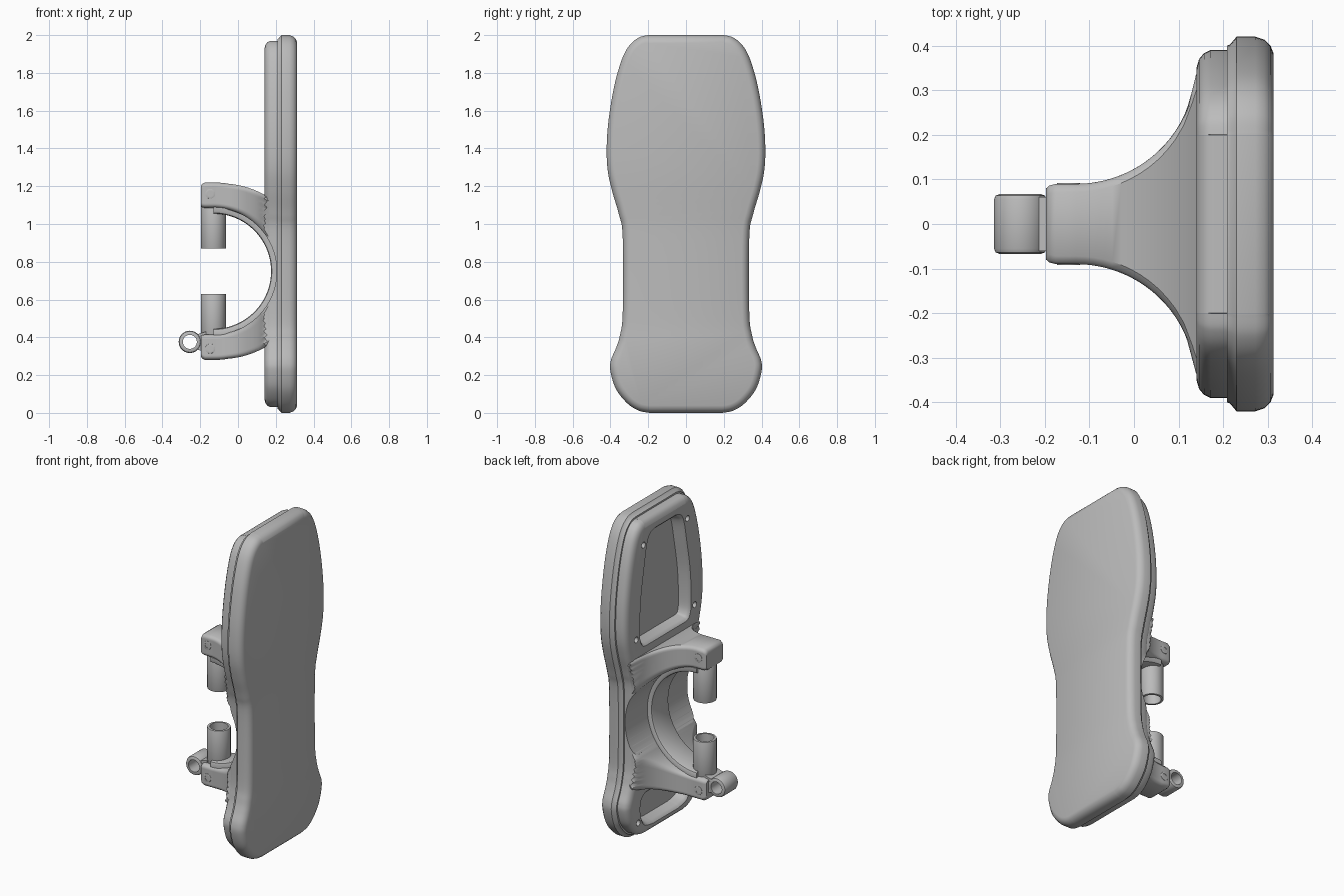
import bpy, bmesh
from math import pi, sin, cos, sqrt, radians, degrees
from mathutils import Vector

cube = bpy.data.objects.get("Cube")
if cube:
    bpy.data.objects.remove(cube, do_unlink=True)

GREY = (0.5, 0.5, 0.5, 1)
metal = bpy.data.materials.new("plain grey")
metal.use_nodes = True
metal.diffuse_color = GREY
metal.node_tree.nodes["Principled BSDF"].inputs["Base Color"].default_value = GREY

CX, CZ = -0.13, 0.75      # axis of the round opening
BAND_R, WEB_R = 0.305, 0.335


def skin(name, rings, wrap=False):
    """Join matching rings of points into one closed surface."""
    bm = bmesh.new()
    rows = [[bm.verts.new(p) for p in ring] for ring in rings]
    n = len(rows[0])
    for i in range(len(rows) if wrap else len(rows) - 1):
        a, b = rows[i], rows[(i + 1) % len(rows)]
        for j in range(n):
            k = (j + 1) % n
            bm.faces.new((a[j], a[k], b[k], b[j]))
    if not wrap:
        bm.faces.new(rows[0])
        bm.faces.new(rows[-1])
    bmesh.ops.recalc_face_normals(bm, faces=bm.faces)
    mesh = bpy.data.meshes.new(name)
    bm.to_mesh(mesh)
    bm.free()
    mesh.materials.append(metal)
    ob = bpy.data.objects.new(name, mesh)
    bpy.context.collection.objects.link(ob)
    return ob


def activate(ob):
    bpy.ops.object.select_all(action='DESELECT')
    ob.select_set(True)
    bpy.context.view_layer.objects.active = ob


def smooth(ob):
    activate(ob)
    bpy.ops.object.shade_smooth_by_angle(angle=radians(35))


def cut(ob, cutter):
    cutter.hide_render = True
    mod = ob.modifiers.new("cut", 'BOOLEAN')
    mod.operation, mod.solver, mod.object = 'DIFFERENCE', 'EXACT', cutter
    activate(ob)
    bpy.ops.object.modifier_apply(modifier=mod.name)
    bpy.data.objects.remove(cutter, do_unlink=True)


def spline(points, steps=6):
    """Smooth open curve through the points."""
    p = [Vector(q) for q in points]
    p = [p[0]] + p + [p[-1]]
    out = []
    for i in range(1, len(p) - 2):
        a, b, c, d = p[i - 1:i + 3]
        for s in range(steps):
            t = s / steps
            out.append(0.5 * (2 * b + (c - a) * t + (2 * a - 5 * b + 4 * c - d) * t ** 2
                              + (3 * b - a - 3 * c + d) * t ** 3))
    return out + [p[-1]]


def mirrored(half):
    return half + [Vector((-q.x, q.y)) for q in reversed(half)]


def slab(name, outline, layers):
    """Stack inset copies of a y-z outline along x."""
    n = len(outline)
    inward = []
    for i in range(n):
        t = (outline[(i + 1) % n] - outline[i - 1]).normalized()
        inward.append(Vector((-t.y, t.x)))
    return skin(name, [[(x, *(q + m * d)) for q, m in zip(outline, inward)]
                       for x, d in layers])


def lathe(name, centre, axis, profile, sides=40, wrap=True):
    """Turn (radius, offset) pairs round an axis through the centre."""
    rings = []
    for r, h in profile:
        ring = []
        for i in range(sides):
            u, v = r * cos(2 * pi * i / sides), r * sin(2 * pi * i / sides)
            ring.append(Vector(centre) + Vector({'X': (h, u, v), 'Y': (u, h, v),
                                                 'Z': (u, v, h)}[axis]))
        rings.append(ring)
    return skin(name, rings, wrap)


def tube(name, centre, axis, outer, inner, half, edge):
    return lathe(name, centre, axis, [
        (inner, -half), (outer - edge, -half), (outer - edge * 0.3, -half + edge * 0.3),
        (outer, -half + edge), (outer, half - edge), (outer - edge * 0.3, half - edge * 0.3),
        (outer - edge, half), (inner, half)])


# Pad: waisted board with rounded rim
half_shape = spline([(.19, 0), (.25, .012), (.31, .05), (.37, .125), (.4, .22), (.397, .28),
                     (.37, .345), (.35, .41), (.335, .53), (.335, .93), (.355, 1.05),
                     (.39, 1.17), (.414, 1.28), (.42, 1.4), (.41, 1.55), (.38, 1.73),
                     (.34, 1.87), (.3, 1.945), (.25, 1.987), (.2, 2)])
shape = mirrored(half_shape)
smooth(slab("pad", shape, [(.208, .02), (.215, .018), (.23, 0), (.272, 0), (.292, .007),
                           (.306, .02), (.313, .038)]))

# Backing frame with two windows, bolt holes and the round cut
frame = slab("backing_frame", shape, [(.215, .03), (.172, .03), (.157, .037),
                                      (.146, .05), (.14, .07)])
window_layers = [(.12, -.03), (.14, -.016), (.148, -.006), (.16, 0), (.211, .012)]
upper_window = spline([(.19, 1.215), (.22, 1.228), (.235, 1.3), (.225, 1.5), (.19, 1.7),
                       (.165, 1.82), (.14, 1.865), (.1, 1.88)])
lower_window = spline([(.12, .09), (.2, .11), (.23, .18), (.225, .25), (.19, .28)])
for half in (upper_window, lower_window):
    cut(frame, slab("window_cutter", mirrored(half), window_layers))
cut(frame, lathe("round_cutter", (CX, 0, CZ), 'Y', [(WEB_R, -.6), (WEB_R, .6)], 96, False))
for y, z in ((.285, 1.27), (.215, 1.83), (.265, .13)):
    for side in (-1, 1):
        cut(frame, lathe("bolt_cutter", (.15, side * y, z), 'X',
                         [(.018, -.05), (.018, .03)], 20, False))
smooth(frame)


# Flared yoke: two arms sweeping round the opening into the frame
def pad_half_width(z):
    for a, b in zip(half_shape, half_shape[1:]):
        if a.y <= z <= b.y:
            return a.x + (b.x - a.x) * (z - a.y) / max(b.y - a.y, 1e-6)
    return .2


def flare(x, z):
    dx = min(max(x - CX, 0), .27)
    return min(max(.088, .36 - sqrt(.27 ** 2 - dx * dx)), pad_half_width(z) - .035)


def sweep_point(s, r):
    """Point at sweep position s: an arc, then a straight run past s = 1."""
    a = max(-1, min(1, s)) * pi / 2
    return CX + r * cos(a) - max(0, abs(s) - 1), CZ + r * sin(a)


def yoke_ring(s, shrink=0):
    a = abs(max(-1, min(1, s))) * 90
    outer = .47 + .0007 * max(0, 80 - a)
    if a < 60:
        outer = min(outer, .34 / cos(radians(a)))
    outer -= shrink
    steps = 16
    side = []
    for i in range(steps + 1):
        u = i / steps
        r = WEB_R + shrink * .4 + (outer - WEB_R - shrink * .4) * u
        x, z = sweep_point(s, r)
        end = min(u, 1 - u) * steps
        trim = {0: .018, 1: .005}.get(round(end), 0) + shrink * .5
        side.append((x, flare(x, z) - trim, z))
    return side + [(x, -y, z) for x, y, z in reversed(side)]


count = 72
stations = [-1 + 2 * i / count for i in range(count + 1)]
rings = [yoke_ring(-1.067, .02), yoke_ring(-1.06, .008), yoke_ring(-1.045)]
rings += [yoke_ring(s) for s in stations]
rings += [yoke_ring(1.045), yoke_ring(1.06, .008), yoke_ring(1.067, .02)]
smooth(skin("flared_yoke", rings))

# Narrow raised band lining the opening
band_section = [(BAND_R, .072), (BAND_R + .004, .081), (BAND_R + .013, .085), (.339, .085)]
band_section += [(r, -y) for r, y in reversed(band_section)]
band = []
for s in stations:
    ring = []
    for r, y in band_section:
        x, z = sweep_point(s, r)
        ring.append((x, y, z))
    band.append(ring)
smooth(skin("opening_band", band))

# Facing sleeves and the side screws of both arms
for name, sign in (("upper", 1), ("lower", -1)):
    smooth(tube(name + "_sleeve", (CX, 0, CZ + sign * .235), 'Z', .066, .052, .115, .003))
    for side, y in (("right", -.088), ("left", .088)):
        smooth(tube(f"{name}_{side}_screw", (-.147, y, CZ + sign * .41), 'Y',
                    .026, .015, .004, .002))

# Hinge eye on the lower arm
smooth(tube("hinge_eye", (-.255, 0, .376), 'Y', .059, .037, .067, .012))
neck = [(-.213, .335), (-.17, .32), (-.17, .43), (-.213, .417)]
smooth(skin("hinge_neck", [[(x, y, z) for x, z in neck] for y in (-.06, .06)]))
